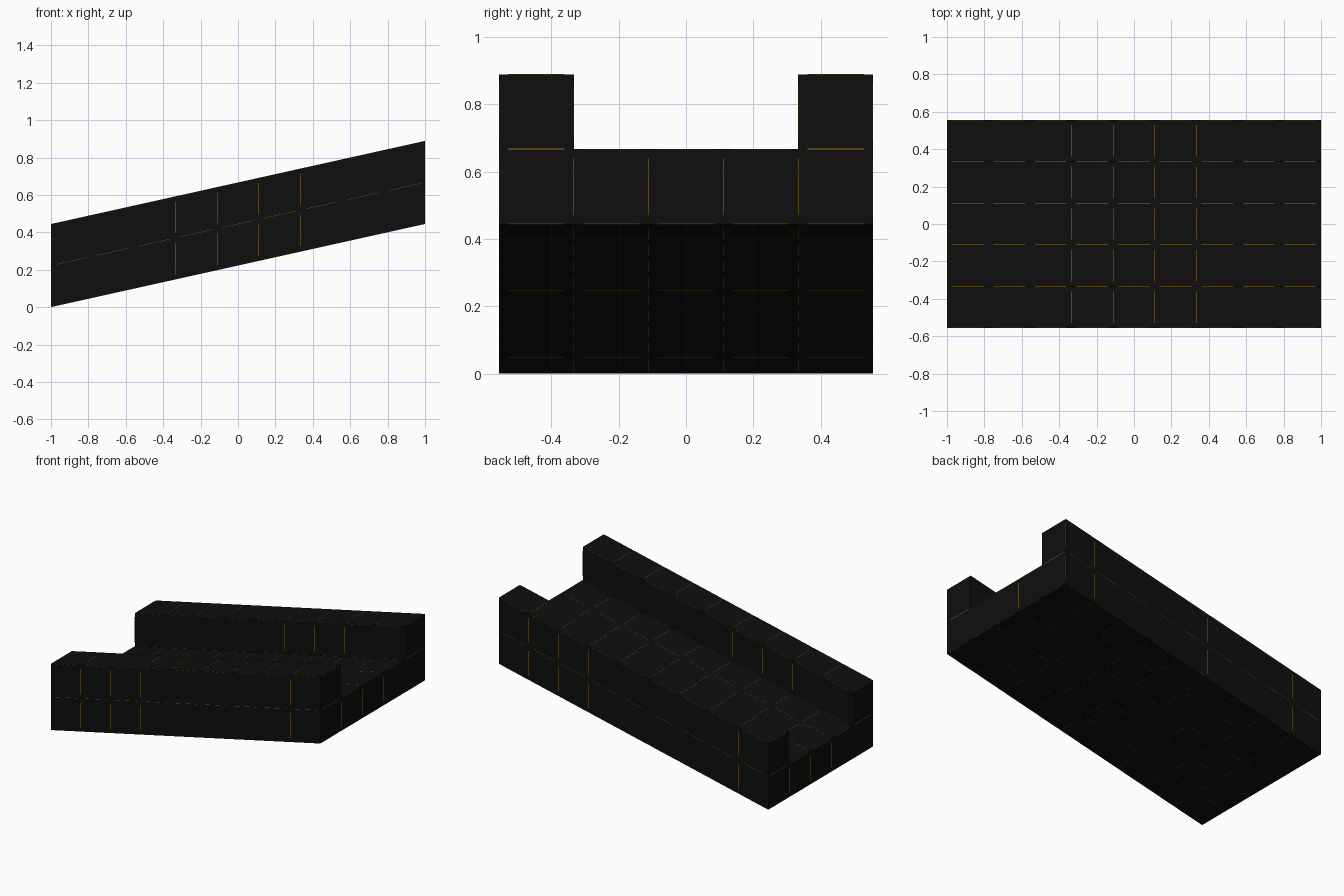
import bpy, bmesh
from mathutils import Vector

if "Cube" in bpy.data.objects:
    bpy.data.objects.remove(bpy.data.objects["Cube"])

U = 2 / 9                      # block size: 9 long, 5 wide, 2 high
LINE, GAP, LIFT = 0.0014, 0.027, 0.0006


def material(name, rgb):
    m = bpy.data.materials.new(name)
    m.diffuse_color = (*rgb, 1)
    m.use_nodes = True
    m.node_tree.nodes["Principled BSDF"].inputs["Base Color"].default_value = m.diffuse_color
    return m


black = material("black", (0.0045, 0.0045, 0.0045))
gold = material("dark gold", (0.36, 0.2, 0.01))


def make_object(name, bm, mat):
    me = bpy.data.meshes.new(name)
    bm.to_mesh(me)
    bm.free()
    me.materials.append(mat)
    ob = bpy.data.objects.new(name, me)
    bpy.context.collection.objects.link(ob)
    return ob


def pos(i, j, k):
    """Block coordinates to world; the ramp climbs two blocks over its length."""
    return Vector((-1 + i * U, (j - 2.5) * U, (k + i * 2 / 9) * U))


# Sloping channel body: U profile carried along the climb
profile = [(0, 0), (5, 0), (5, 2), (4, 2), (4, 1), (1, 1), (1, 2), (0, 2)]
bm = bmesh.new()
start = [bm.verts.new(pos(0, j, k)) for j, k in profile]
end = [bm.verts.new(pos(9, j, k)) for j, k in profile]
bm.faces.new(start)
bm.faces.new(end)
for a in range(8):
    b = (a + 1) % 8
    bm.faces.new((start[a], start[b], end[b], end[a]))
bmesh.ops.recalc_face_normals(bm, faces=bm.faces)
make_object("ramp_channel", bm, black)

# Hairline gold dashes along the block joints
bm = bmesh.new()


def dash(p, d, side, n):
    """One thin dash from p along d, widened along side, lifted along n."""
    a, b = p + d.normalized() * GAP + n, p + d - d.normalized() * GAP + n
    s = side.normalized() * LINE / 2
    f = bm.faces.new([bm.verts.new(c) for c in (a - s, b - s, b + s, a + s)])
    f.normal_update()
    if f.normal.dot(n) < 0:
        f.normal_flip()


def panel(origin, du, dv, nu, nv, outward):
    """Dashes on the grid of a flat panel nu by nv blocks."""
    o = pos(*origin)
    u = pos(*du) - pos(0, 0, 0)
    v = pos(*dv) - pos(0, 0, 0)
    n = u.cross(v).normalized()
    if n.dot(Vector(outward)) < 0:
        n.negate()
    n *= LIFT

    def inset(i, count, step):      # keep border lines inside the panel
        shift = LINE / 2 * ((i == 0) - (i == count))
        return step * i + step.normalized() * shift

    for i in range(nu + 1):
        for j in range(nv + 1):
            if i < nu:
                dash(o + u * i + inset(j, nv, v), u, v, n)
            if j < nv:
                dash(o + v * j + inset(i, nu, u), v, u, n)


X, Y, Z = (1, 0, 0), (0, 1, 0), (0, 0, 1)
panel((0, 0, 0), X, Y, 9, 5, (0, 0, -1))                 # underside
panel((0, 1, 1), X, Y, 9, 3, Z)                          # channel floor
for j in (0, 4):
    panel((0, j, 2), X, Y, 9, 1, Z)                      # wall tops
for j, s in ((0, -1), (5, 1)):
    panel((0, j, 0), X, Z, 9, 2, (0, s, 0))              # outer walls
for j, s in ((1, 1), (4, -1)):
    panel((0, j, 1), X, Z, 9, 1, (0, s, 0))              # inner walls
for i, s in ((0, -1), (9, 1)):                           # both ends
    panel((i, 0, 0), Y, Z, 5, 1, (s, 0, 0))
    for j in (0, 4):
        panel((i, j, 1), Y, Z, 1, 1, (s, 0, 0))
make_object("joint_lines", bm, gold)
